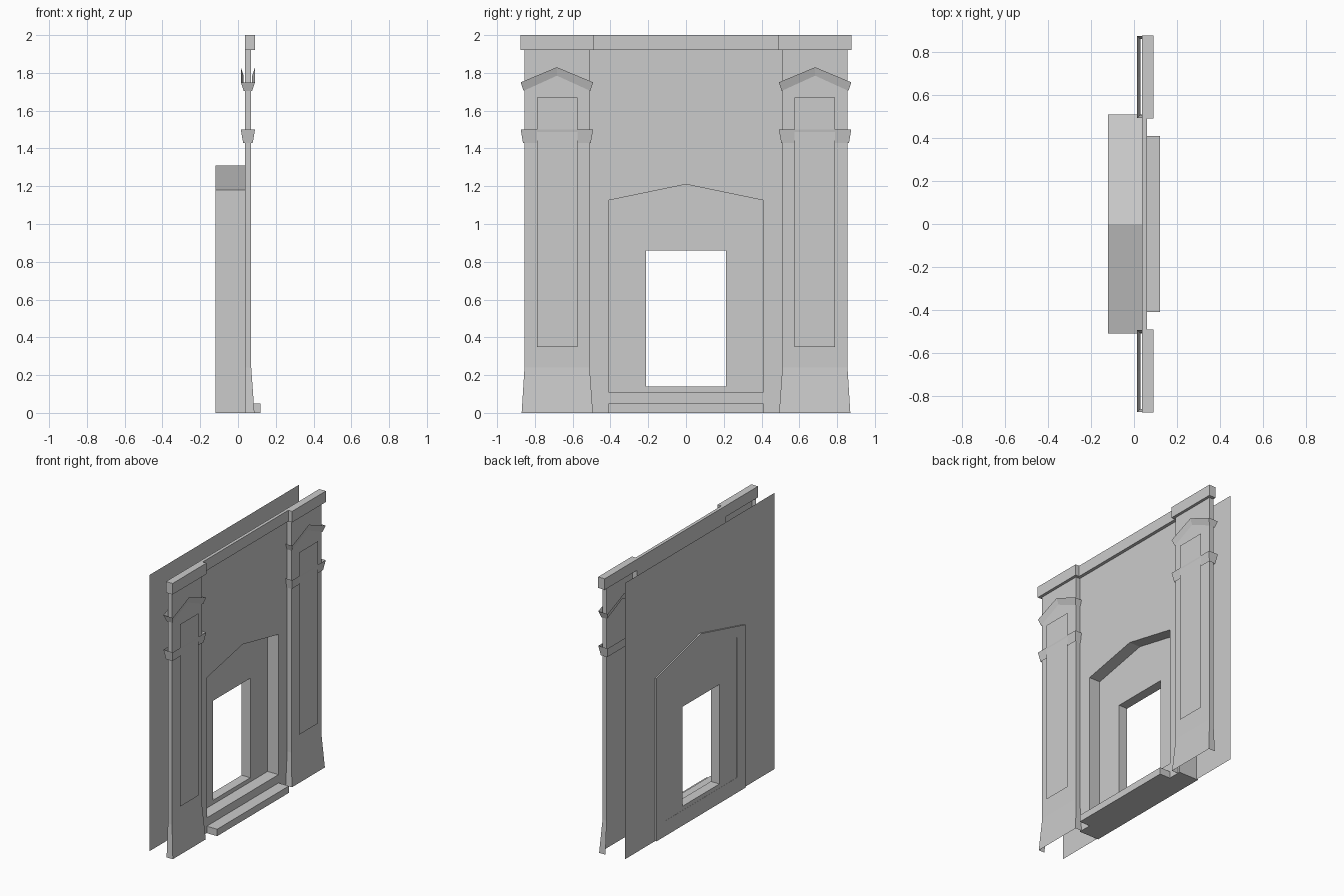
import bpy, bmesh

if "Cube" in bpy.data.objects:
    bpy.data.objects.remove(bpy.data.objects["Cube"])


def finish(name, bm, mirror=False, recalc=True):
    if recalc:
        bmesh.ops.recalc_face_normals(bm, faces=bm.faces)
    me = bpy.data.meshes.new(name)
    bm.to_mesh(me)
    bm.free()
    ob = bpy.data.objects.new(name, me)
    bpy.context.collection.objects.link(ob)
    if mirror:
        m = ob.modifiers.new("mirror", 'MIRROR')
        m.use_axis = (False, True, False)
        m.use_mirror_merge = False
    return ob


def box(name, x0, x1, y0, y1, z0, z1, mirror=False):
    bm = bmesh.new()
    bmesh.ops.create_cube(bm, size=1)
    for v in bm.verts:
        v.co = ((x0 + x1) / 2 + v.co.x * (x1 - x0),
                (y0 + y1) / 2 + v.co.y * (y1 - y0),
                (z0 + z1) / 2 + v.co.z * (z1 - z0))
    return finish(name, bm, mirror)


def sheet(name, x, pts, mirror=False):
    """Flat polygon facing +x from (y, z) points."""
    bm = bmesh.new()
    bm.faces.new([bm.verts.new((x, y, z)) for y, z in pts])
    return finish(name, bm, mirror, recalc=False)


def loft(name, loops, closed, mirror=False):
    """Skin quads between successive loops of equal length, no caps."""
    bm = bmesh.new()
    rows = [[bm.verts.new(p) for p in loop] for loop in loops]
    n = len(rows[0])
    for a, b in zip(rows, rows[1:]):
        for i in range(n if closed else n - 1):
            j = (i + 1) % n
            bm.faces.new((a[i], a[j], b[j], b[i]))
    return finish(name, bm, mirror)


def holed_slab(name, x0, x1, outer, inner):
    """Slab along x with an opening; both loops have the same point count."""
    bm = bmesh.new()
    rows = [[bm.verts.new((x, y, z)) for y, z in loop]
            for x, loop in ((x1, outer), (x1, inner), (x0, inner), (x0, outer))]
    n = len(outer)
    for k in range(4):
        a, b = rows[k], rows[(k + 1) % 4]
        for i in range(n):
            j = (i + 1) % n
            bm.faces.new((a[i], a[j], b[j], b[i]))
    return finish(name, bm)


def gable(w, z0, shoulder, peak):
    return [(-w, z0), (w, z0), (w, shoulder), (0, peak), (-w, shoulder)]


FRONT = 0.037

# back wall sheet with the gabled notch
sheet("back_wall", -0.11, [(-.855, 0), (-.51, 0), (-.51, 1.18), (0, 1.31), (.51, 1.18),
                           (.51, 0), (.855, 0), (.855, 2), (-.855, 2)])

# front wall sheet above the doorway, between the pillars
sheet("front_wall", FRONT, [(-.51, 1.18), (0, 1.31), (.51, 1.18), (.51, 2), (-.51, 2)])

# doorway surround, recessed panel with opening, and step
holed_slab("door_surround", -0.12, FRONT,
           gable(.51, 0, 1.18, 1.31), gable(.41, .11, 1.125, 1.21))
holed_slab("recessed_panel", -0.119, -0.05,
           gable(.41, .11, 1.125, 1.21), gable(.212, .14, .86, .86))
box("step", FRONT, 0.12, -.41, .41, 0, .05)

# cornice between the pillars and the pillar caps
box("cornice", FRONT, 0.06, -.495, .495, 1.92, 2)
box("pillar_cap", FRONT, 0.09, .49, .877, 1.92, 2, mirror=True)


# pillar shaft with flared foot, open at the back
def shaft_loop(z, y0, y1, x):
    return [(FRONT, y0, z), (x, y0, z), (x, y1, z), (FRONT, y1, z)]


loft("pillar_shaft", [shaft_loop(0, .493, .87, .087),
                      shaft_loop(.24, .51, .855, .07),
                      shaft_loop(1.92, .51, .855, .07)], False, mirror=True)

# thin panel standing in front of each shaft
sheet("pillar_panel", 0.088, [(.575, .35), (.79, .35), (.79, 1.67), (.575, 1.67)],
      mirror=True)


# flaring collars: a level one and a peaked one
def collar_loop(grow, z, peak):
    x0, x1 = .03 - grow, .075 + grow
    y0, y1 = .507 - grow, .86 + grow
    ym = (y0 + y1) / 2
    return [(x0, y0, z), (x1, y0, z), (x1, ym, peak),
            (x1, y1, z), (x0, y1, z), (x0, ym, peak)]


loft("level_collar", [collar_loop(.003, 1.43, 1.43), collar_loop(.015, 1.5, 1.5)],
     True, mirror=True)
loft("peaked_collar", [collar_loop(0, 1.705, 1.785), collar_loop(.015, 1.75, 1.83)],
     True, mirror=True)
